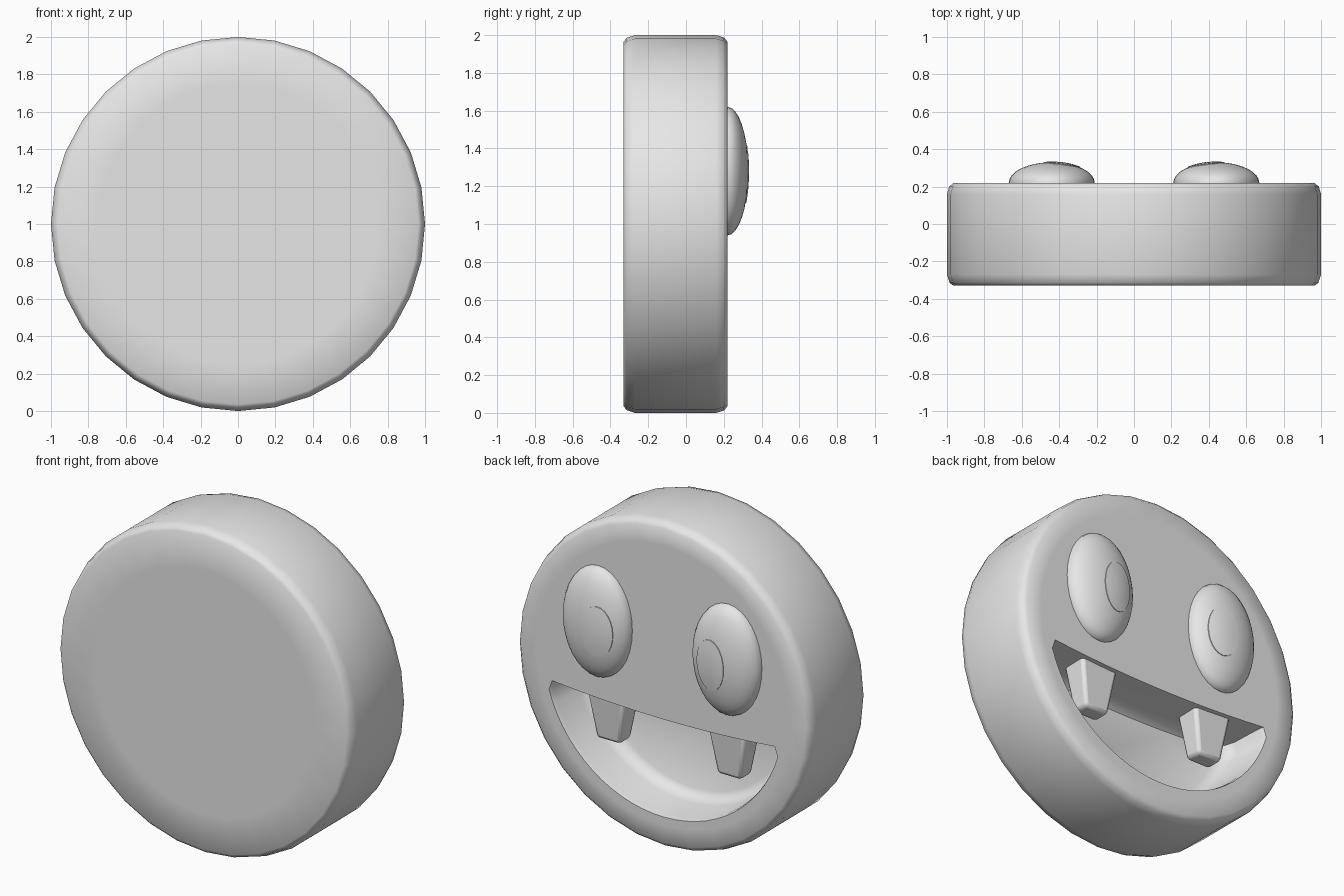
import bpy, bmesh, math

if "Cube" in bpy.data.objects:
    bpy.data.objects.remove(bpy.data.objects["Cube"])

grey = bpy.data.materials.new("plain_grey")
grey.diffuse_color = (0.8, 0.8, 0.8, 1)
grey.use_nodes = True
grey.node_tree.nodes["Principled BSDF"].inputs["Base Color"].default_value = grey.diffuse_color


def loft(name, loops, smooth=50):
    """Skin a stack of equal-length closed loops and cap both ends."""
    bm = bmesh.new()
    rings = [[bm.verts.new(p) for p in loop] for loop in loops]
    n = len(rings[0])
    for a, b in zip(rings, rings[1:]):
        for i in range(n):
            j = (i + 1) % n
            bm.faces.new((a[i], a[j], b[j], b[i]))
    bm.faces.new(rings[0])
    bm.faces.new(rings[-1])
    bmesh.ops.recalc_face_normals(bm, faces=bm.faces)
    me = bpy.data.meshes.new(name)
    bm.to_mesh(me)
    bm.free()
    me.materials.append(grey)
    ob = bpy.data.objects.new(name, me)
    bpy.context.collection.objects.link(ob)
    shade(ob, smooth)
    return ob


def shade(ob, angle):
    bpy.ops.object.select_all(action='DESELECT')
    ob.select_set(True)
    bpy.context.view_layer.objects.active = ob
    bpy.ops.object.shade_smooth_by_angle(angle=math.radians(angle))


def ellipse(cx, cz, rx, rz, y, n):
    return [(cx + rx * math.sin(2 * math.pi * i / n), y,
             cz + rz * math.cos(2 * math.pi * i / n)) for i in range(n)]


# Thick round body with softened rims
profile = [(0.75, -0.33), (0.965, -0.33), (0.985, -0.315), (1.0, -0.27),
           (1.0, 0.16), (0.988, 0.2), (0.965, 0.22), (0.86, 0.22)]
body = loft("body", [ellipse(0, 1, r, r, y, 32) for r, y in profile])

# Grinning mouth: arc along the bottom, slightly sagging upper lip
outline = []
for i in range(29):
    a = math.radians(-73 + 146 * i / 28)
    outline.append((0.8 * math.sin(a), 1 - 0.8 * math.cos(a)))
for i in range(13):
    x = 0.745 - 1.49 * i / 12
    outline.append((x, 0.79 + 0.035 * (x / 0.745) ** 2))
depths = [(0.25, 1.045), (0.22, 1.015), (0.195, 1.0), (0.0, 0.98),
          (-0.05, 0.94), (-0.08, 0.84)]
cutter = loft("mouth_cutter", [[(x * s, y, 0.57 + (z - 0.57) * s) for x, z in outline]
                               for y, s in depths])
cutter.hide_render = True
cut = body.modifiers.new("mouth", 'BOOLEAN')
cut.operation = 'DIFFERENCE'
cut.solver = 'EXACT'
cut.object = cutter
bpy.ops.object.select_all(action='DESELECT')
bpy.context.view_layer.objects.active = body
body.select_set(True)
bpy.ops.object.modifier_apply(modifier="mouth")
bpy.data.objects.remove(cutter)
shade(body, 50)

EX, EZ, RX, RZ, D = 0.44, 1.28, 0.23, 0.34, 0.11   # eye dome


def dome_y(x, z):
    t = 1 - ((x - EX) / RX) ** 2 - ((z - EZ) / RZ) ** 2
    return 0.22 + D * math.sqrt(max(t, 0))


for side, label in ((1, "left"), (-1, "right")):
    # Domed oval eye
    rings = [ellipse(side * EX, EZ, RX, RZ, 0.2, 32)]
    for k in range(9):
        a = math.radians(86 * k / 8)
        rings.append(ellipse(side * EX, EZ, RX * math.cos(a), RZ * math.cos(a),
                             0.22 + D * math.sin(a), 32))
    loft("eye_" + label, rings)

    # Thin pupil plate following the dome, set toward the middle
    rings = []
    for s, lift in ((1, -0.003), (1, 0.004), (0.7, 0.004), (0.4, 0.004), (0.1, 0.004)):
        rings.append([(side * x, dome_y(x, z) + lift, z)
                      for x, _, z in ellipse(0.385, 1.265, 0.1 * s, 0.155 * s, 0, 24)])
    loft("pupil_" + label, rings)

    # Tapered tooth hanging from the upper lip
    rings = []
    for z, w, d in ((0.86, 0.135, 0.085), (0.53, 0.08, 0.055)):
        rings.append([(side * 0.41 + sx * w, 0.115 + sy * d, z)
                      for sx, sy in ((-1, -1), (1, -1), (1, 1), (-1, 1))])
    tooth = loft("tooth_" + label, rings, 30)
    bev = tooth.modifiers.new("soft_edges", 'BEVEL')
    bev.width = 0.02
    bev.segments = 2
